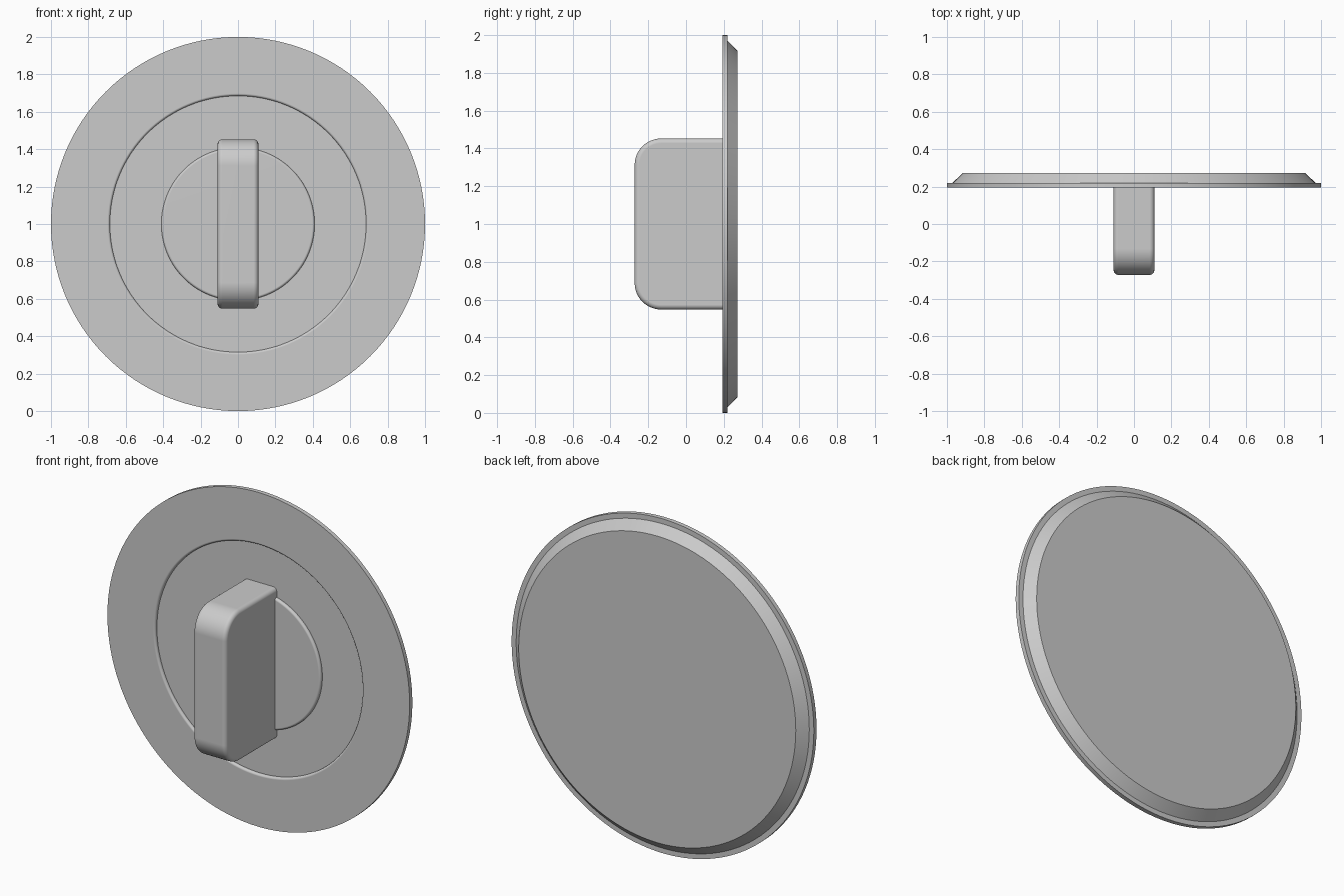
import bpy, bmesh, math
from mathutils import Matrix, Vector

default_cube = bpy.data.objects.get("Cube")
if default_cube:
    bpy.data.objects.remove(default_cube, do_unlink=True)

CENTRE_Z = 1.0
FRONT, RECESS, BACK = 0.194, 0.212, 0.272
SEGMENTS = 128


def finish(bm, name):
    """Turn a bmesh into a smooth-shaded object with crisp edges."""
    bmesh.ops.recalc_face_normals(bm, faces=bm.faces)
    mesh = bpy.data.meshes.new(name)
    bm.to_mesh(mesh)
    bm.free()
    obj = bpy.data.objects.new(name, mesh)
    bpy.context.collection.objects.link(obj)
    bpy.ops.object.select_all(action='DESELECT')
    obj.select_set(True)
    bpy.context.view_layer.objects.active = obj
    bpy.ops.object.shade_smooth_by_angle(angle=math.radians(35))
    normals = obj.modifiers.new("clean_normals", 'WEIGHTED_NORMAL')
    normals.keep_sharp = True
    return obj


def rounded_edge(radius, y, size, direction, steps=5):
    """Quarter-round from a front face at depth y into a wall at the radius."""
    points = []
    for i in range(steps + 1):
        a = math.pi / 2 * i / steps
        points.append((radius + direction * size * (1 - math.sin(a)),
                       y + size * (1 - math.cos(a))))
    return points


def lathe(name, profile):
    """Revolve (radius, y) points around the y axis."""
    bm = bmesh.new()
    verts = [bm.verts.new((r, y, CENTRE_Z)) for r, y in profile]
    edges = [bm.edges.new(pair) for pair in zip(verts, verts[1:])]
    bmesh.ops.spin(bm, geom=verts + edges, cent=(0, 0, CENTRE_Z), axis=(0, 1, 0),
                   angle=math.tau, steps=SEGMENTS, use_duplicate=False)
    bmesh.ops.remove_doubles(bm, verts=bm.verts, dist=0.0001)
    return finish(bm, name)


# Round plate: chamfered back, thin rim, filleted recess in the front
plate = [(0, BACK), (0.917, BACK), (0.97, 0.22), (1, 0.22), (1, FRONT)]
plate += rounded_edge(0.685, FRONT, 0.013, 1)
plate += [(0.685, RECESS), (0, RECESS)]
lathe("back_plate", plate)

# Raised boss in the middle of the recess
boss = [(0, FRONT)] + rounded_edge(0.41, FRONT, 0.013, -1) + [(0.41, RECESS + 0.005)]
lathe("centre_boss", boss)

# Turn knob: upright block with big front corners and a softened outline
KNOB_FRONT, KNOB_BACK = -0.272, RECESS + 0.005
bm = bmesh.new()
size = Vector((0.218, KNOB_BACK - KNOB_FRONT, 0.905))
middle = Vector((0, (KNOB_FRONT + KNOB_BACK) / 2, CENTRE_Z))
bmesh.ops.create_cube(bm, size=1, matrix=Matrix.Translation(middle) @ Matrix.Diagonal(size.to_4d()))
corners = [e for e in bm.edges if all(v.co.y < 0 for v in e.verts)
           and abs(e.verts[0].co.z - e.verts[1].co.z) < 0.001]
bmesh.ops.bevel(bm, geom=corners, offset=0.14, segments=12, profile=0.5, affect='EDGES')
outline = [e for e in bm.edges
           if abs(e.verts[0].co.x - e.verts[1].co.x) < 0.001
           and any(v.co.y < KNOB_BACK - 0.001 for v in e.verts)]
bmesh.ops.bevel(bm, geom=outline, offset=0.025, segments=5, profile=0.5, affect='EDGES')
finish(bm, "turn_knob")
